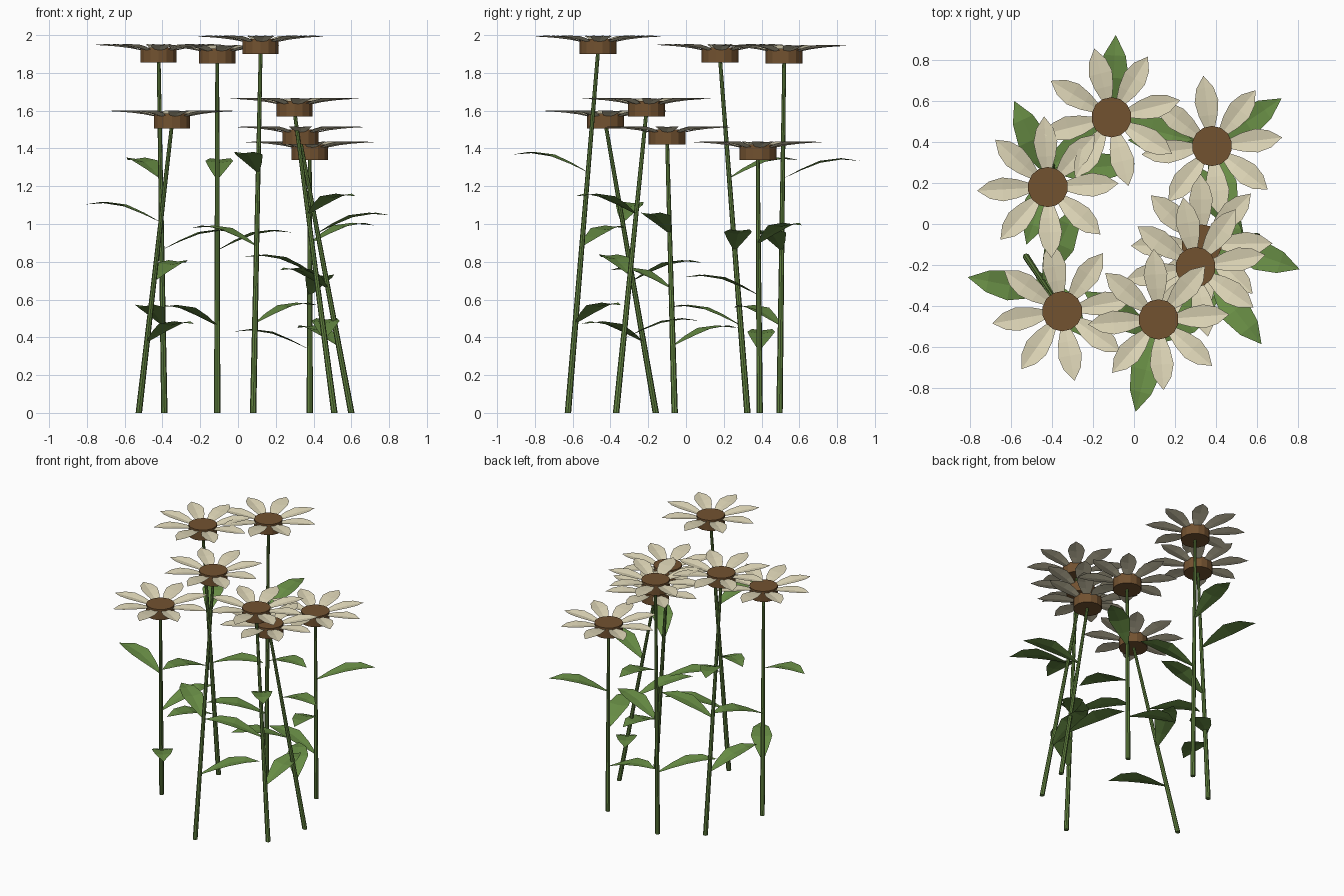
import bpy, bmesh
from math import radians, cos, sin, pi
from mathutils import Vector, Matrix

if "Cube" in bpy.data.objects:
    bpy.data.objects.remove(bpy.data.objects["Cube"])


def material(name, rgb):
    m = bpy.data.materials.new(name)
    m.diffuse_color = (*rgb, 1)
    m.use_nodes = True
    m.node_tree.nodes["Principled BSDF"].inputs["Base Color"].default_value = m.diffuse_color
    return m


STEM = material("stem_green", (0.12, 0.22, 0.05))
LEAF = material("leaf_green", (0.14, 0.27, 0.06))
PETAL = material("petal_cream", (0.74, 0.68, 0.48))
DISC = material("disc_brown", (0.17, 0.085, 0.03))


def add_object(name, bm, mat):
    bmesh.ops.recalc_face_normals(bm, faces=bm.faces) if mat in (STEM, DISC) else None
    me = bpy.data.meshes.new(name)
    bm.to_mesh(me)
    bm.free()
    me.materials.append(mat)
    ob = bpy.data.objects.new(name, me)
    bpy.context.collection.objects.link(ob)
    return ob


def blade(bm, profile, matrix):
    """Pointed, slightly cupped blade along +x: rows of (distance, half width, rib z, edge z)."""
    rows = []
    for d, w, z, e in profile:
        pts = [(d, 0, z)] if w == 0 else [(d, -w, e), (d, 0, z), (d, w, e)]
        rows.append([bm.verts.new(matrix @ Vector(p)) for p in pts])
    for a, b in zip(rows, rows[1:]):
        for i in range(2):
            if len(b) == 1:
                bm.faces.new((a[i], b[0], a[i + 1]))
            else:
                bm.faces.new((a[i], b[i], b[i + 1], a[i + 1]))


LEAF_PROFILE = [(0, .006, 0, 0), (.10, .045, .046, .052), (.20, .074, .085, .095),
                (.31, .054, .102, .109), (.41, 0, .095, 0)]
PETAL_PROFILE = [(.08, .022, .062, .066), (.15, .046, .076, .084), (.22, .058, .085, .096),
                 (.285, .042, .090, .097), (.345, 0, .093, 0)]
LEVELS = (.25, .465, .67)

# base xy, head xy, head underside z, petal turn, leaf directions (low, mid, high)
FLOWERS = [
    ((-.11, .495), (-.11, .52), 1.85, 14, (217, 346, 87)),
    ((.38, .39), (.38, .38), 1.34, 7, (177, 284, 34)),
    ((-.39, .325), (-.42, .18), 1.855, 3, (252, 5, 115)),
    ((.60, -.06), (.33, -.10), 1.42, 1, (122, 232, 341)),
    ((.51, -.37), (.30, -.21), 1.57, 10, (88, 202, 308)),
    ((-.525, -.16), (-.35, -.425), 1.505, 10, (307, 66, 169)),
    ((.08, -.625), (.12, -.465), 1.90, 4, (36, 147, 256)),
]

for n, (base, head, h, turn, leaf_dirs) in enumerate(FLOWERS, 1):
    foot = Vector((*base, 0))
    top = Vector((*head, h))

    # leaning, tapered stem
    bm = bmesh.new()
    rings = []
    for p, r in ((foot, .017), (top + Vector((0, 0, .02)), .010)):
        rings.append([bm.verts.new(p + Vector((r * cos(k * pi / 4), r * sin(k * pi / 4), 0)))
                      for k in range(8)])
    for k in range(8):
        j = (k + 1) % 8
        bm.faces.new((rings[0][k], rings[0][j], rings[1][j], rings[1][k]))
    for r in rings:
        bm.faces.new(r)
    add_object(f"stem_{n}", bm, STEM)

    # three leaves spiralling up the stem
    bm = bmesh.new()
    for t, a in zip(LEVELS, leaf_dirs):
        place = Matrix.Translation(foot.lerp(top, t)) @ Matrix.Rotation(radians(a), 4, 'Z')
        blade(bm, LEAF_PROFILE, place)
    add_object(f"leaves_{n}", bm, LEAF)

    # ring of eight petals
    bm = bmesh.new()
    for k in range(8):
        blade(bm, PETAL_PROFILE,
              Matrix.Translation(top) @ Matrix.Rotation(radians(turn + 45 * k), 4, 'Z'))
    add_object(f"petals_{n}", bm, PETAL)

    # flower centre disc
    bm = bmesh.new()
    bmesh.ops.create_cone(bm, cap_ends=True, segments=14, radius1=.098, radius2=.098, depth=.08,
                          matrix=Matrix.Translation(top + Vector((0, 0, .04))))
    add_object(f"flower_centre_{n}", bm, DISC)
